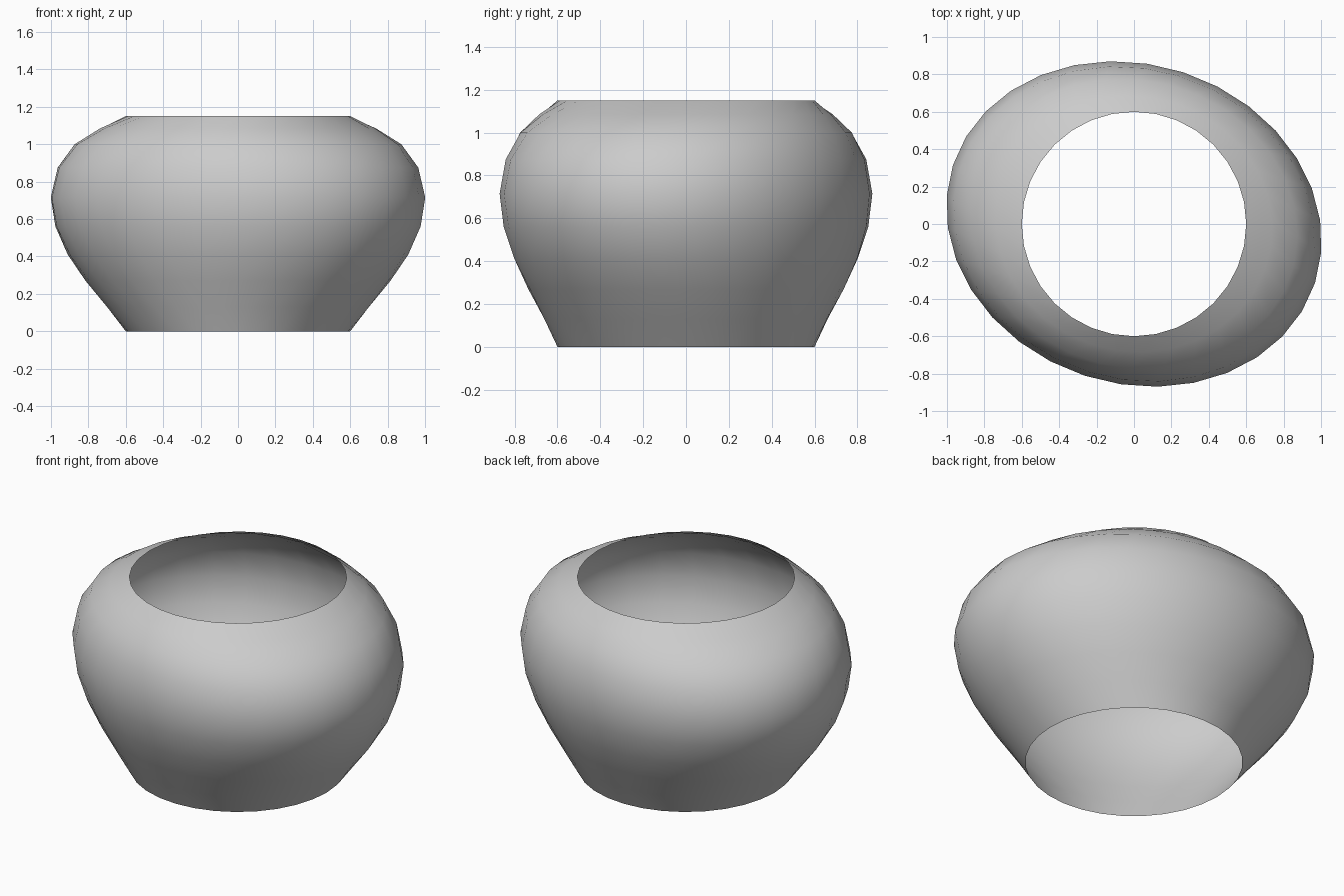
import bpy
import bmesh
import math
from mathutils import Matrix, Vector

cube = bpy.data.objects.get("Cube")
if cube:
    bpy.data.objects.remove(cube, do_unlink=True)

SIDES = 32
RIM = 0.6                          # radius of the round openings
MAJOR, MINOR = 1.018, 0.853        # half axes of the oval belly
TURN = Matrix.Rotation(math.radians(-18), 3, 'Z')

# height, and how far the ring has swelled from circle to oval
RINGS = [(0, 0), (0.13, 0.27), (0.27, 0.55), (0.41, 0.78), (0.56, 0.94),
         (0.715, 1), (0.875, 0.91), (1.0, 0.69), (1.085, 0.36), (1.15, 0)]


def ring_point(step, height, swell):
    a = math.tau * step / SIDES
    circle = Vector((RIM * math.cos(a), RIM * math.sin(a), 0))
    oval = TURN @ Vector((MAJOR * math.cos(a), MINOR * math.sin(a), 0))
    point = circle.lerp(oval, swell)
    point.z = height
    return point


# Thin open shell, lofted from circle to turned oval and back to circle
bm = bmesh.new()
loops = [[bm.verts.new(ring_point(i, z, s)) for i in range(SIDES)]
         for z, s in RINGS]
for low, high in zip(loops, loops[1:]):
    for i in range(SIDES):
        j = (i + 1) % SIDES
        bm.faces.new((low[i], low[j], high[j], high[i]))
mesh = bpy.data.meshes.new("bowl_shell")
bm.to_mesh(mesh)
bm.free()

bowl = bpy.data.objects.new("bowl_shell", mesh)
bpy.context.collection.objects.link(bowl)

# Plain grey surface
grey = bpy.data.materials.new("light_grey")
grey.use_nodes = True
colour = (0.6, 0.6, 0.6, 1)
grey.diffuse_color = colour
grey.node_tree.nodes["Principled BSDF"].inputs["Base Color"].default_value = colour
mesh.materials.append(grey)

bpy.ops.object.select_all(action='DESELECT')
bowl.select_set(True)
bpy.context.view_layer.objects.active = bowl
bpy.ops.object.shade_smooth_by_angle(angle=math.radians(40))
